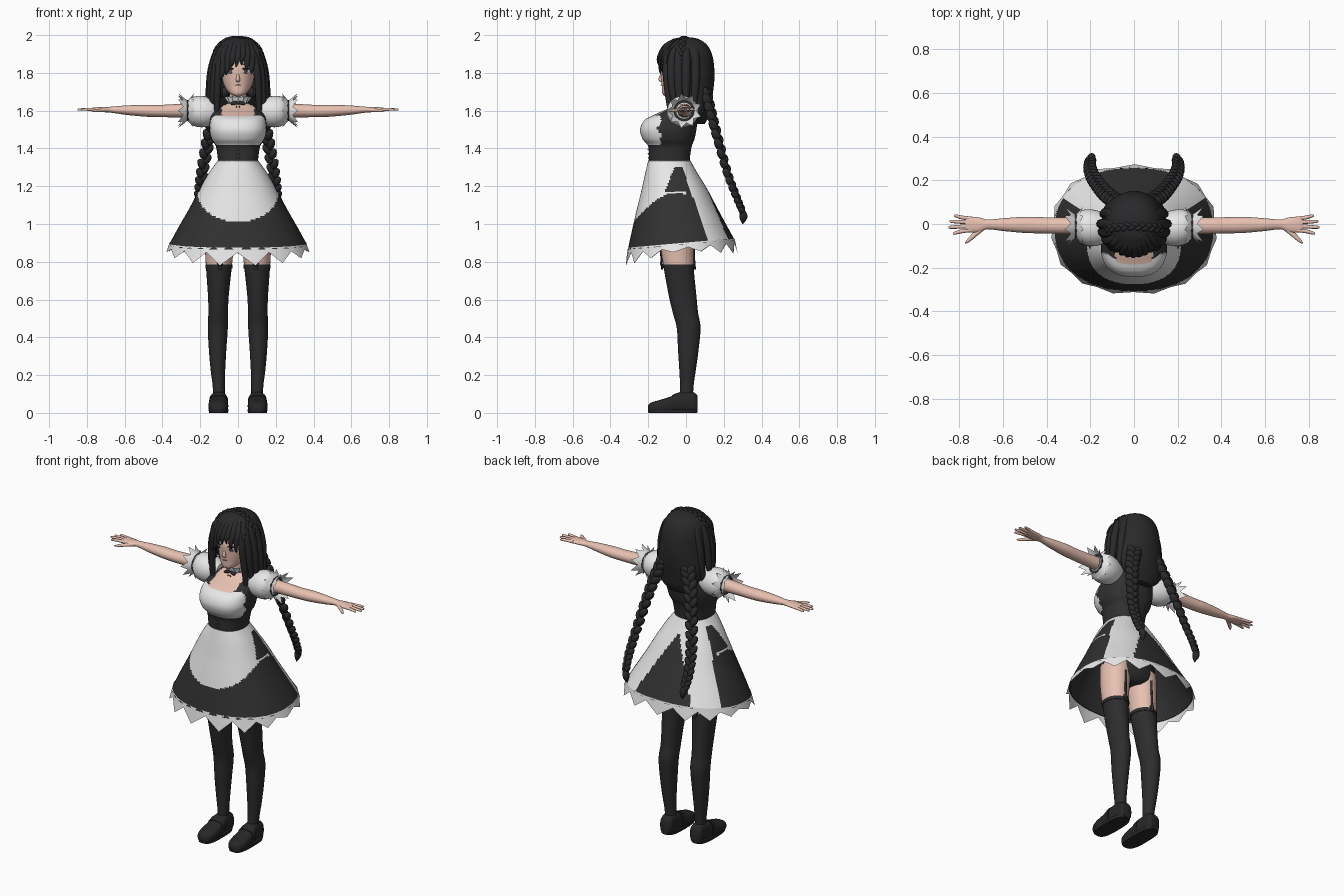
import bpy, bmesh, math
from mathutils import Vector, Matrix

cube = bpy.data.objects.get("Cube")
if cube:
    bpy.data.objects.remove(cube, do_unlink=True)


def material(name, r, g, b):
    m = bpy.data.materials.new(name)
    m.use_nodes = True
    m.diffuse_color = (r, g, b, 1)
    bsdf = m.node_tree.nodes["Principled BSDF"]
    bsdf.inputs["Base Color"].default_value = (r, g, b, 1)
    bsdf.inputs["Roughness"].default_value = 0.8
    return m


HAIR = material("hair black", .022, .022, .024)
CLOTH = material("cloth black", .03, .03, .031)
WHITE = material("cloth white", .8, .8, .8)
SKIN = material("skin", .8, .53, .44)
STOCK = material("stocking black", .026, .026, .028)
SHOE = material("shoe black", .02, .02, .021)
IRIS = material("iris grey", .09, .09, .11)
LIP = material("lip pink", .55, .22, .2)


def finish(name, bm, mats, rule=None, mirror=False, angle=50):
    bmesh.ops.recalc_face_normals(bm, faces=bm.faces)
    if rule:
        for f in bm.faces:
            f.material_index = rule(f.calc_center_median())
    me = bpy.data.meshes.new(name)
    bm.to_mesh(me)
    bm.free()
    for m in mats:
        me.materials.append(m)
    me.shade_smooth()
    me.set_sharp_from_angle(angle=math.radians(angle))
    ob = bpy.data.objects.new(name, me)
    bpy.context.collection.objects.link(ob)
    if mirror:
        ob.modifiers.new("Mirror", "MIRROR")
    return ob


def spline(rows, k):
    """Smooth interpolation through rows of numbers."""
    out = []
    for i in range(len(rows) - 1):
        p0, p1, p2 = rows[max(i - 1, 0)], rows[i], rows[i + 1]
        p3 = rows[min(i + 2, len(rows) - 1)]
        for s in range(k):
            t = s / k
            out.append([b + .5 * t * (c - a + t * (2*a - 5*b + 4*c - d + t * (3*(b - c) + d - a)))
                        for a, b, c, d in zip(p0, p1, p2, p3)])
    return out + [list(rows[-1])]


AXES = {"x": lambda t, a, b: (t, a, b), "y": lambda t, a, b: (a, t, b), "z": lambda t, a, b: (a, b, t)}


def sect(ang, ra, rb, p=2):
    c, s = math.cos(ang), math.sin(ang)
    return (math.copysign(abs(c) ** (2 / p), c) * ra, math.copysign(abs(s) ** (2 / p), s) * rb)


def loft(name, rows, mats, rule=None, axis="z", n=24, k=4, p=2, cap=True, mirror=False, drop=None, warp=None):
    """Rows are (position, centre a, centre b, radius a, radius b) along an axis."""
    bm = bmesh.new()
    rings = []
    for t, a, b, ra, rb in spline(rows, k):
        ring = []
        for i in range(n):
            u, v = sect(math.tau * i / n, max(ra, .001), max(rb, .001), p)
            co = Vector(AXES[axis](t, a + u, b + v))
            ring.append(bm.verts.new(warp(co) if warp else co))
        rings.append(ring)
    for r, s in zip(rings, rings[1:]):
        for i in range(n):
            bm.faces.new((r[i], r[(i + 1) % n], s[(i + 1) % n], s[i]))
    if cap:
        bm.faces.new(rings[0])
        bm.faces.new(rings[-1])
    if drop:
        bmesh.ops.delete(bm, geom=[f for f in bm.faces if drop(f.calc_center_median())], context="FACES")
    return finish(name, bm, mats, rule, mirror)


def frill(name, mat, teeth, top, bottom, mirror=False):
    """Zigzag strip between two functions of angle; bottom also gets 1 at tips."""
    bm = bmesh.new()
    n = teeth * 2
    a = [bm.verts.new(top(math.tau * i / n)) for i in range(n)]
    b = [bm.verts.new(bottom(math.tau * i / n, i % 2)) for i in range(n)]
    for i in range(n):
        j = (i + 1) % n
        bm.faces.new((a[i], a[j], b[j], b[i]))
    return finish(name, bm, [mat], None, mirror)


def blobs(name, mat, items, mirror=False):
    """Ellipsoids given as (position, radii, rotation matrix)."""
    bm = bmesh.new()
    for pos, size, rot in items:
        m = Matrix.Translation(pos) @ rot.to_4x4() @ Matrix.Diagonal((*size, 1))
        bmesh.ops.create_icosphere(bm, subdivisions=2, radius=1, matrix=m)
    return finish(name, bm, [mat], None, mirror)


def braid(name, path, count, w0, w1, side, mirror=False):
    pts = [Vector(q) for q in spline(path, 12)]
    items = []
    for i in range(count):
        f = i / (count - 1) * (len(pts) - 2)
        j = int(f)
        d = (pts[j + 1] - pts[j]).normalized()
        s = (Vector(side) - d * d.dot(Vector(side))).normalized()
        w = w0 + (w1 - w0) * i / (count - 1)
        sign = 1 if i % 2 else -1
        rot = Matrix((s, d.cross(s), d)).transposed() @ Matrix.Rotation(-sign * .55, 3, "Y")
        items.append((pts[j].lerp(pts[j + 1], f - j) + s * sign * w * .45, (w * .75, w * .8, w * 1.25), rot))
    return blobs(name, HAIR, items, mirror)


FLAT = Matrix.Identity(3)

# Head, face and neck
loft("head", [(1.675, 0, -.092, .012, .015), (1.69, 0, -.08, .042, .045), (1.73, 0, -.045, .072, .083),
              (1.78, 0, -.03, .086, .103), (1.84, 0, -.025, .092, .108), (1.93, 0, -.01, .075, .085)], [SKIN], n=32)
loft("nose", [(1.752, 0, -.125, .01, .008), (1.765, 0, -.13, .011, .016), (1.8, 0, -.127, .005, .006)], [SKIN], n=12)
loft("neck", [(1.55, 0, -.02, .06, .05), (1.61, 0, -.02, .046, .046), (1.72, 0, -.02, .045, .046)], [SKIN])
turn = Matrix.Rotation(.42, 3, "Z")
blobs("eye_white", WHITE, [((.041, -.121, 1.808), (.021, .004, .013), turn)], True)
blobs("iris", IRIS, [((.04, -.124, 1.808), (.011, .004, .013), turn)], True)
blobs("upper_lash", HAIR, [((.042, -.123, 1.822), (.025, .005, .004), turn),
                           ((.042, -.122, 1.847), (.025, .004, .003), turn)], True)
blobs("mouth", LIP, [((0, -.131, 1.735), (.016, .004, .003), FLAT)])

# Choker with ribbon
frill("choker_frill", WHITE, 14, lambda a: (.05 * math.cos(a), -.02 + .05 * math.sin(a), 1.635),
      lambda a, t: ((.056 + .018 * t) * math.cos(a), -.02 + (.056 + .018 * t) * math.sin(a), 1.67 + .008 * t))
loft("choker_band", [(1.632, 0, -.02, .052, .052), (1.65, 0, -.02, .052, .052)], [CLOTH], k=1)
blobs("choker_bow", CLOTH, [((.02, -.08, 1.64), (.02, .007, .01), Matrix.Rotation(.3, 3, "Y")),
                            ((.014, -.085, 1.6), (.005, .004, .032), Matrix.Rotation(-.3, 3, "Y"))], True)


# Bodice with bust panel and neckline
def bodice_rule(c):
    if c.z > 1.572 and c.y < -.03 and abs(c.x) < .085:
        return 2
    return 1 if 1.415 < c.z < 1.575 and c.y < -.135 and abs(c.x) < .146 else 0


body = [(1.28, .1, -.19, .02), (1.34, .106, -.195, .02), (1.41, .117, -.2, .03), (1.45, .14, -.23, .045),
        (1.5, .152, -.243, .055), (1.55, .148, -.22, .06), (1.58, .14, -.165, .06), (1.61, .12, -.1, .055),
        (1.64, .05, -.06, .03)]
loft("bodice", [(z, 0, (f + b) / 2, rx, (b - f) / 2) for z, rx, f, b in body],
     [CLOTH, WHITE, SKIN], bodice_rule, n=72, k=6, p=2.5)
blobs("belt_buttons", IRIS, [((.008, -.197 - .002 * i, 1.35 + .022 * i), (.004, .004, .004), FLAT) for i in range(3)], True)


# Skirt with apron and back sash panels
def tilt(co):
    w = (1.33 - co.z) / .44
    return Vector((co.x, co.y, co.z + .09 * w * (co.y + .02)))


def skirt_rule(c):
    z = c.z
    if z > 1.3:
        return 0
    if z > 1.17:
        apron = c.y < -.06 - (1.3 - z) * .42
    else:
        apron = c.y < 0 and (c.x / .215) ** 2 + ((z - 1.17) / .16) ** 2 < 1
    sash = c.y > -.02 + (1.3 - z) * .36 and abs(c.x) > (1.27 - z) * .55
    return 0 if apron or sash else 1


skirt = loft("skirt", [(1.335, 0, -.088, .108, .112), (1.27, 0, -.078, .155, .138), (1.18, 0, -.062, .207, .175),
                       (1.08, 0, -.05, .26, .213), (.98, 0, -.037, .317, .25), (.89, 0, -.025, .365, .283)],
             [WHITE, CLOTH], skirt_rule, n=128, k=12, p=2.25, cap=False, warp=tilt)
lining = skirt.modifiers.new("Lining", "SOLIDIFY")
lining.thickness, lining.offset, lining.material_offset = .005, -1, 1


def hem(a, grow, z):
    u, v = sect(a, .365 + grow, .283 + grow, 2.25)
    return tilt(Vector((u, v - .025, z)))


frill("petticoat_hem", WHITE, 15, lambda a: hem(a + .1, -.001, .9),
      lambda a, t: hem(a + .1, .004 + .012 * t, .875 - t * (.015 + .05 * abs(math.sin(a + .1)))))

# Legs, stockings and garters
loft("hips", [(.93, 0, -.05, .08, .07), (.97, 0, -.05, .165, .1), (1.1, 0, -.06, .17, .11), (1.3, 0, -.085, .1, .1)], [CLOTH])
loft("leg", [(.04, .1, .0, .03, .035), (.14, .102, .004, .032, .036), (.22, .106, .008, .038, .043),
             (.33, .108, .012, .046, .054), (.45, .107, .014, .053, .063), (.53, .105, -.003, .052, .067),
             (.62, .104, -.018, .055, .073), (.78, .101, -.04, .069, .08), (.9, .098, -.048, .078, .088),
             (1.02, .09, -.05, .085, .09)],
     [STOCK, SKIN], lambda c: int(c.z > .785), n=32, k=8, mirror=True)
loft("stocking_band", [(.765, .101, -.038, .071, .082), (.785, .101, -.04, .072, .083)], [STOCK], k=1, n=32, mirror=True)
for label, y, lean in (("front", -.132, -.01), ("back", .042, -.002)):
    loft(label + "_garter", [(.76, .095, y + .006, .007, .005), (.84, .095, y, .007, .005),
                             (.96, .092, y + lean, .007, .005)], [CLOTH], n=8, mirror=True)
    blobs(label + "_garter_clip", CLOTH, [((.095, y, .79), (.016, .005, .014), FLAT)], True)

# Shoes
loft("shoe", [(-.2, .104, .022, .02, .02), (-.185, .104, .028, .04, .027), (-.14, .104, .034, .052, .034),
              (-.08, .103, .044, .05, .043), (-.03, .102, .056, .044, .055), (.02, .101, .058, .041, .057),
              (.05, .101, .052, .038, .051), (.062, .101, .045, .028, .042)],
     [SHOE], axis="y", p=2.8, mirror=True)
loft("shoe_sole", [(0, .103, -.07, .05, .128), (.018, .103, -.07, .053, .132)], [SHOE], k=1, p=3, n=32, mirror=True)
loft("shoe_strap", [(-.075, .103, .05, .05, .043), (-.045, .103, .056, .05, .051)], [SHOE], axis="y", k=1, p=2.8, mirror=True)

# Arms and hands
loft("arm", [(.12, -.01, 1.6, .04, .04), (.3, -.008, 1.6, .038, .036), (.42, -.006, 1.598, .037, .032),
             (.5, -.004, 1.6, .037, .031), (.6, -.003, 1.603, .029, .024), (.67, -.002, 1.605, .022, .016),
             (.71, -.004, 1.606, .034, .014), (.76, -.002, 1.606, .036, .011), (.775, -.002, 1.606, .03, .008)],
     [SKIN], axis="x", mirror=True)
for i, (y, tip) in enumerate([(-.028, .83), (-.01, .85), (.008, .845), (.025, .825)]):
    loft("finger_%d" % (i + 1), [(.745, y, 1.606, .009, .009), (.79, y * 1.2, 1.607, .009, .008),
                                 (tip - .008, y * 1.5, 1.606, .007, .006), (tip, y * 1.55, 1.605, .002, .002)],
         [SKIN], axis="x", n=10, k=3, mirror=True)
loft("thumb", [(.685, -.015, 1.603, .012, .012), (.72, -.04, 1.602, .015, .01), (.755, -.071, 1.6, .012, .008),
               (.775, -.088, 1.599, .003, .003)], [SKIN], axis="x", n=10, mirror=True)

# Puff sleeves and jagged cuffs
loft("puff_sleeve", [(.1, -.02, 1.6, .05, .045), (.14, -.02, 1.595, .072, .072), (.19, -.018, 1.595, .084, .083),
                     (.235, -.014, 1.597, .078, .076), (.262, -.01, 1.6, .052, .052), (.27, -.01, 1.6, .042, .042)],
     [WHITE], axis="x", n=32, mirror=True)
loft("sleeve_ribbon", [(.258, -.01, 1.6, .057, .057), (.27, -.01, 1.6, .055, .055)], [CLOTH], axis="x", k=1, mirror=True)


def cuff(a, r, x):
    return (x, -.01 + r * math.cos(a), 1.6 + r * math.sin(a))


for label, x0, x1 in (("outer", .262, .318), ("inner", .27, .232)):
    frill(label + "_cuff_frill", WHITE, 9, lambda a: cuff(a, .05, x0),
          lambda a, t: cuff(a, .066 + .028 * t, x1 if t else (x0 + x1) / 2), True)

# Main hair, open around the face
loft("hair", [(1.99, 0, .0, .005, .005), (1.98, 0, 0, .06, .065), (1.945, 0, .0, .106, .114), (1.89, 0, 0, .13, .14),
              (1.82, 0, .004, .139, .146), (1.76, 0, .015, .145, .135), (1.69, 0, .04, .147, .102),
              (1.62, 0, .062, .135, .068), (1.57, 0, .075, .105, .045), (1.53, 0, .08, .06, .02)], [HAIR],
     n=48, k=5, drop=lambda c: c.z < 1.87 and c.y < -.035 and abs(c.x) < .1)

# Fringe strands sweep away from the parting
for i in range(9):
    x = -.096 + .024 * i
    y = -.15 + 4.5 * x * x
    end = 1.835 - 4.5 * abs(x - .01) ** 1.6 + .012 * (i % 2)
    loft("fringe_%d" % (i + 1), [(end, x * 1.15 - .01, y + .01, .002, .002), (end + .03, x * 1.08 - .005, y + .002, .012, .007),
                                 (1.9, x, y + .013, .019, .012), (1.95, x * .75 + .005, y + .045, .018, .014),
                                 (1.982, x * .4 + .01, y + .09, .012, .006)], [HAIR], n=10)

# Locks framing the face and resting on the shoulders
for i, (x, y, end) in enumerate([(.098, -.1, 1.54), (.118, -.075, 1.58), (.132, -.04, 1.56), (.138, 0, 1.6), (.125, .05, 1.57)]):
    loft("side_lock_%d" % (i + 1), [(end, x * 1.03, y * .8 - .01, .002, .002), (end + .06, x * 1.14, y * .85, .014, .013),
                                    (1.72, x * 1.1, y * .95, .019, .022), (1.82, x * 1.02, y, .02, .024),
                                    (1.91, x * .85, y * .9, .016, .022), (1.95, x * .7, y * .7, .004, .006)],
         [HAIR], n=12, mirror=True)

# Crown braid and twin braids
braid("crown_braid", [(-.138, -.02, 1.83), (-.118, -.02, 1.92), (-.066, -.015, 1.972), (0, -.01, 1.984),
                      (.066, -.015, 1.972), (.118, -.02, 1.92), (.138, -.02, 1.83)], 26, .016, .016, (0, 1, 0))
braid("twin_braid", [(.085, .105, 1.7), (.125, .135, 1.58), (.16, .175, 1.43), (.19, .22, 1.27),
                     (.203, .265, 1.15), (.198, .298, 1.07)], 32, .034, .021, (1, -.4, 0), True)
loft("braid_tail", [(1.0, .187, .3, .002, .002), (1.03, .192, .304, .016, .02), (1.06, .196, .302, .019, .018),
                    (1.085, .198, .292, .009, .009)], [HAIR], n=12, mirror=True)
